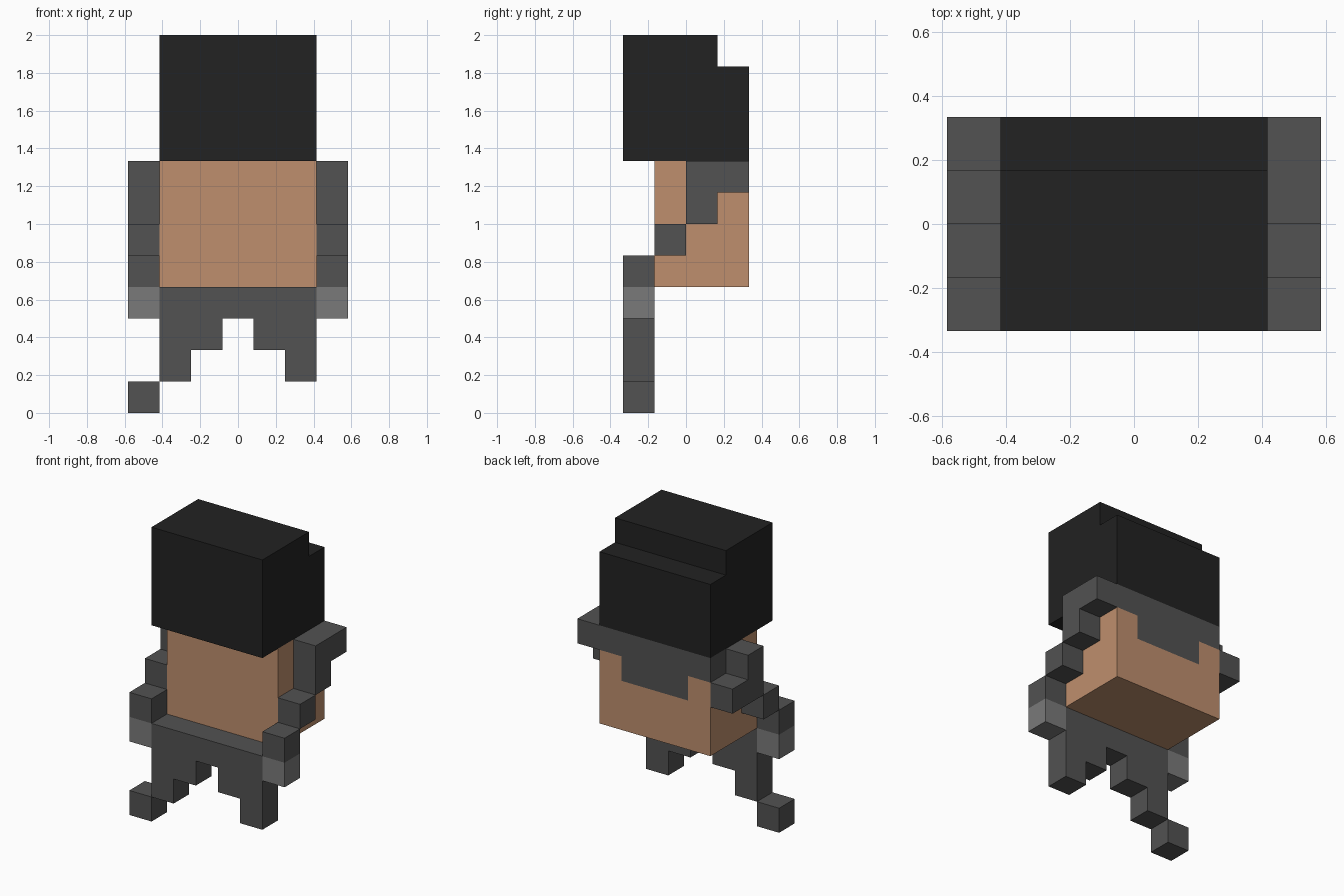
import bpy
import bmesh
from mathutils import Vector

U = 1 / 6                              # edge of one block
OFFSET = Vector((-3.5, -2, 0))         # grid corner, in blocks

if "Cube" in bpy.data.objects:
    bpy.data.objects.remove(bpy.data.objects["Cube"], do_unlink=True)


def material(name, rgb):
    mat = bpy.data.materials.new(name)
    mat.use_nodes = True
    mat.diffuse_color = (*rgb, 1)
    mat.node_tree.nodes["Principled BSDF"].inputs["Base Color"].default_value = (*rgb, 1)
    return mat


black = material("black", (0.016, 0.016, 0.016))
dark_grey = material("dark grey", (0.085, 0.085, 0.085))
light_grey = material("light grey", (0.195, 0.195, 0.195))
skin = material("skin", (0.52, 0.275, 0.155))


def box(x, y, z, w=1, d=1, h=1):
    """Grid cells of a block with its low corner at x, y, z."""
    return {(x + i, y + j, z + k) for i in range(w) for j in range(d) for k in range(h)}


parts = {
    # hair: tall block with a step at the back of the crown
    "hair": (black, box(1, 0, 8, 5, 4, 3) | box(1, 0, 11, 5, 3, 1)),
    "head": (skin, box(1, 1, 4, 5, 3, 4) - box(1, 3, 7, 5) - box(2, 3, 6, 3)),
    # hairline set into the back of the head
    "back_hairline": (dark_grey, box(1, 3, 7, 5) | box(2, 3, 6, 3)),
    # beard hanging in front, with two tapering points and a loose tip
    "beard": (dark_grey, box(1, 0, 3, 5) | box(1, 0, 2, 2) | box(4, 0, 2, 2)
              | box(1, 0, 1) | box(5, 0, 1)),
    "beard_tip": (dark_grey, box(0, 0, 0)),
}

# side chains step down from the back of the head to the beard
for side, x, back_z in (("right", 0, 6), ("left", 6, 7)):
    parts[side + "_sideburn"] = (dark_grey, box(x, 2, 6, h=2) | box(x, 3, back_z)
                                 | box(x, 1, 5) | box(x, 0, 4))
    parts[side + "_sideburn_end"] = (light_grey, box(x, 0, 3))

filled = set().union(*(cells for _, cells in parts.values()))


def build(name, mat, cells):
    """Skin the outside of a set of cells and merge its flat areas."""
    bm = bmesh.new()
    for cell in sorted(cells):
        for axis in range(3):
            for sign in (-1, 1):
                step = [0, 0, 0]
                step[axis] = sign
                if tuple(c + s for c, s in zip(cell, step)) in filled:
                    continue
                n = Vector(step)
                a = Vector([step[i - 1] for i in range(3)]) * sign
                b = n.cross(a)
                mid = Vector(cell) + Vector((0.5, 0.5, 0.5)) + n / 2 + OFFSET
                ring = [(-1, -1), (1, -1), (1, 1), (-1, 1)]
                bm.faces.new([bm.verts.new((mid + a * s / 2 + b * t / 2) * U)
                              for s, t in ring])
    bmesh.ops.remove_doubles(bm, verts=bm.verts, dist=0.001)
    bmesh.ops.dissolve_limit(bm, angle_limit=0.01, verts=bm.verts, edges=bm.edges)
    mesh = bpy.data.meshes.new(name)
    bm.to_mesh(mesh)
    bm.free()
    mesh.materials.append(mat)
    bpy.context.collection.objects.link(bpy.data.objects.new(name, mesh))


for name, (mat, cells) in parts.items():
    build(name, mat, cells)
